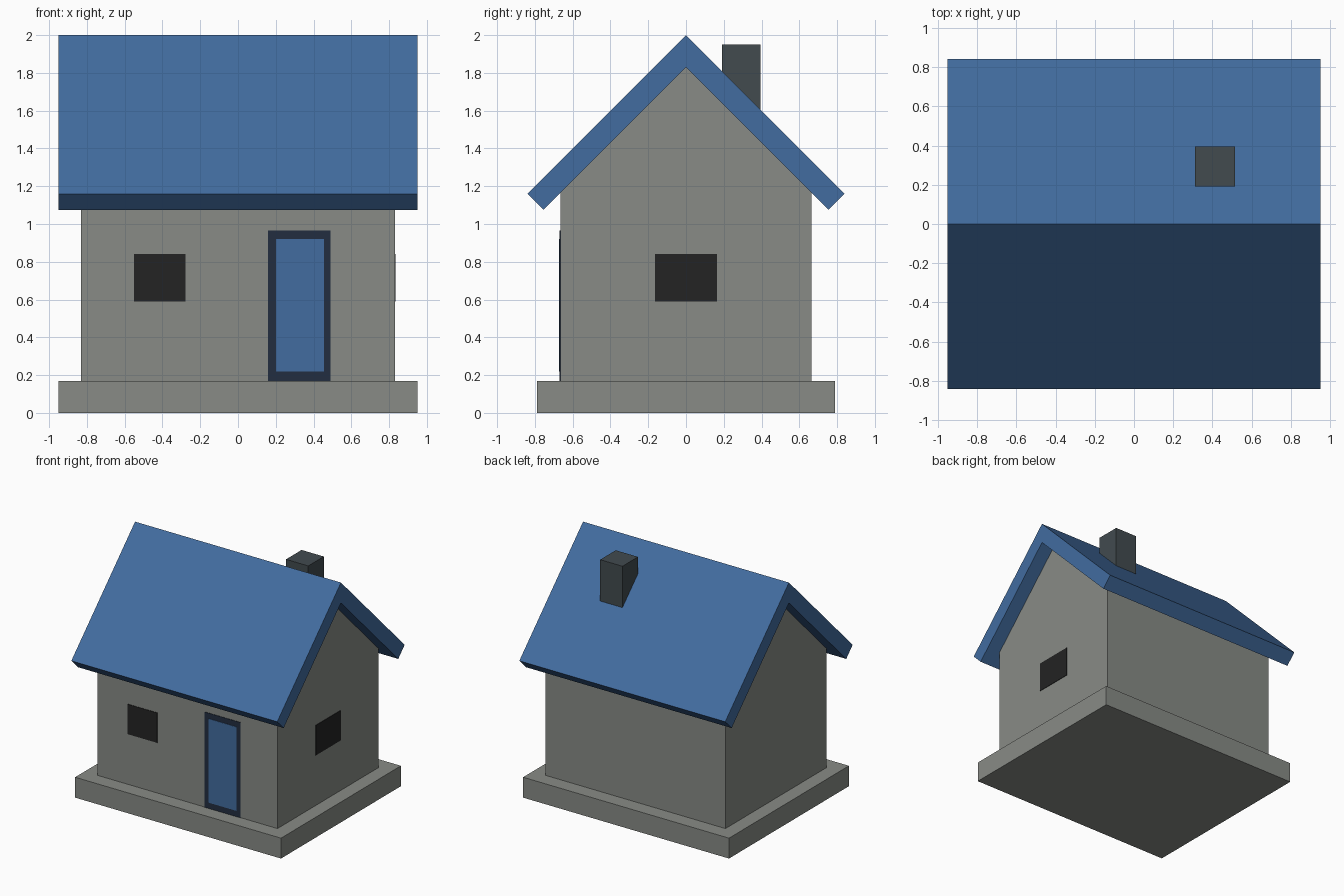
import bpy

default = bpy.data.objects.get("Cube")
if default:
    bpy.data.objects.remove(default, do_unlink=True)


def material(name, r, g, b):
    mat = bpy.data.materials.new(name)
    mat.use_nodes = True
    colour = (r, g, b, 1)
    mat.diffuse_color = colour
    bsdf = next(n for n in mat.node_tree.nodes if n.type == 'BSDF_PRINCIPLED')
    bsdf.inputs["Base Color"].default_value = colour
    return mat


stone = material("grey stone", 0.246, 0.258, 0.238)
blue = material("roof blue", 0.054, 0.15, 0.35)
slate = material("chimney slate", 0.054, 0.07, 0.078)
navy = material("frame navy", 0.016, 0.027, 0.051)
black = material("window black", 0.017, 0.017, 0.017)


def extrude_x(name, profile, x0, x1, mat):
    """Prism: a (y, z) outline, counter-clockwise seen from +x, run along x."""
    n = len(profile)
    verts = [(x, y, z) for x in (x0, x1) for y, z in profile]
    faces = [tuple(reversed(range(n))), tuple(range(n, 2 * n))]
    faces += [(i, (i + 1) % n, (i + 1) % n + n, i + n) for i in range(n)]
    mesh = bpy.data.meshes.new(name)
    mesh.from_pydata(verts, [], faces)
    mesh.materials.append(mat)
    obj = bpy.data.objects.new(name, mesh)
    bpy.context.collection.objects.link(obj)
    return obj


def box(name, x, y, z, mat):
    """Box from (low, high) ranges."""
    outline = [(y[0], z[0]), (y[1], z[0]), (y[1], z[1]), (y[0], z[1])]
    return extrude_x(name, outline, x[0], x[1], mat)


# Main dimensions
base_top = 0.17
wall_x, wall_y = 0.83, 0.665
ridge, ceiling = 2.0, 1.83          # outer and inner peak of the 45 degree roof
eave_out, eave_in = 0.84, 0.755

# Foundation and gabled walls
box("foundation", (-0.95, 0.95), (-0.79, 0.79), (0, base_top), stone)
extrude_x("walls", [(-wall_y, base_top), (wall_y, base_top),
                    (wall_y, ceiling - wall_y), (0, ceiling),
                    (-wall_y, ceiling - wall_y)], -wall_x, wall_x, stone)

# Overhanging roof
extrude_x("roof", [(0, ceiling), (eave_in, ceiling - eave_in),
                   (eave_out, ridge - eave_out), (0, ridge),
                   (-eave_out, ridge - eave_out),
                   (-eave_in, ceiling - eave_in)], -0.95, 0.95, blue)

# Chimney, its foot cut along the rear roof slope
extrude_x("chimney", [(0.19, 1.75), (0.395, 1.545), (0.395, 1.95),
                      (0.19, 1.95)], 0.31, 0.515, slate)

# Door and frame on the front
front = -wall_y
box("door_frame", (0.16, 0.49), (front - 0.004, front), (base_top, 0.965), navy)
box("door", (0.2, 0.455), (front - 0.007, front), (0.22, 0.92), blue)

# Windows on the front and the +x gable
sill, head = 0.59, 0.84
box("front_window", (-0.55, -0.277), (front - 0.004, front), (sill, head), black)
box("gable_window", (wall_x, wall_x + 0.004), (-0.165, 0.165), (sill, head), black)
